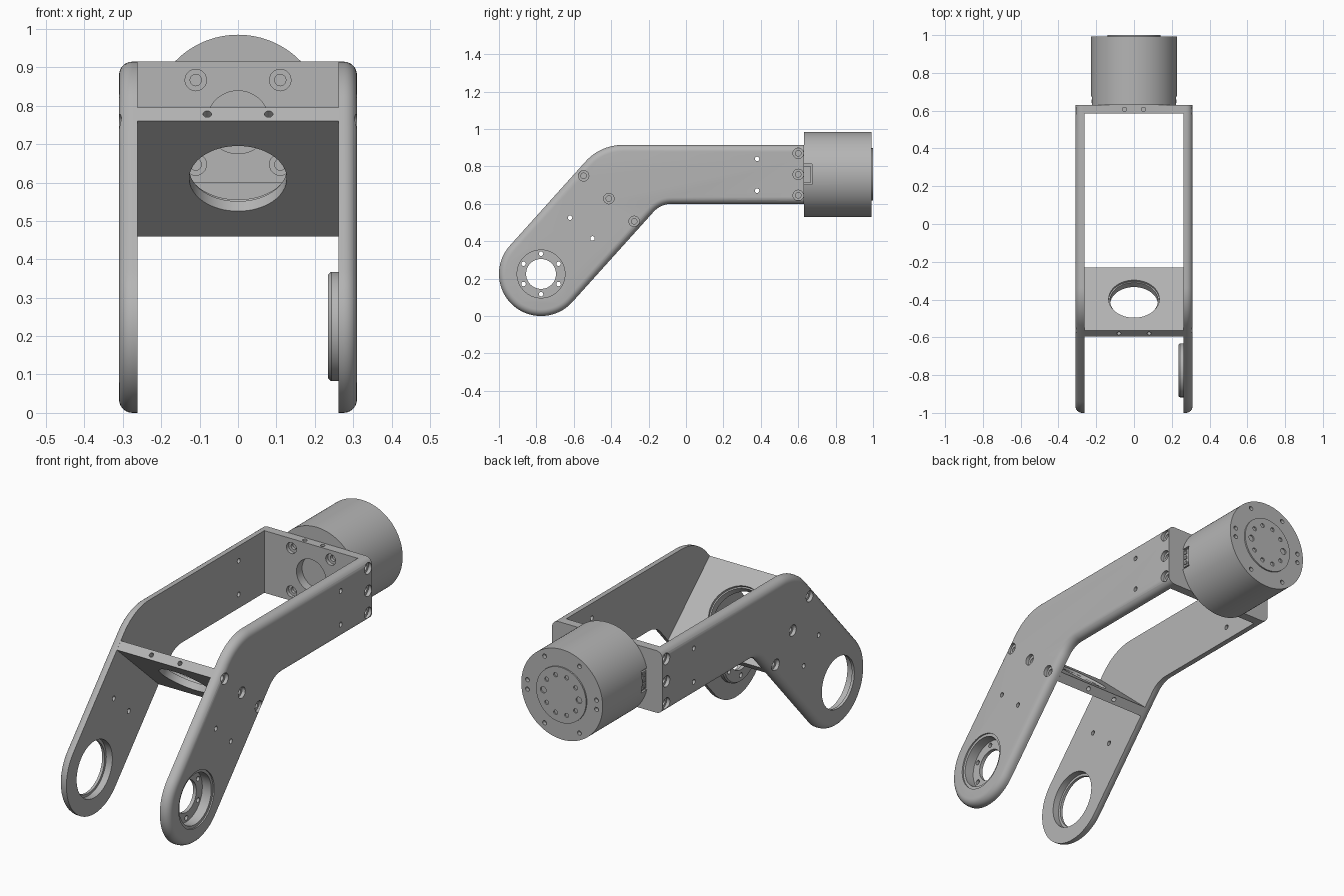
import bpy, bmesh
from math import sin, cos, radians, pi
from mathutils import Vector, Matrix

if "Cube" in bpy.data.objects:
    bpy.data.objects.remove(bpy.data.objects["Cube"])

grey = bpy.data.materials.new("machined grey")
grey.use_nodes = True
grey.diffuse_color = (0.46, 0.46, 0.46, 1)
grey.node_tree.nodes["Principled BSDF"].inputs["Base Color"].default_value = grey.diffuse_color

X, Y = Vector((1, 0, 0)), Vector((0, 1, 0))
TILT = radians(48)
ALONG = Vector((0, cos(TILT), sin(TILT)))      # direction of the sloping arm
ACROSS = Vector((0, sin(TILT), -cos(TILT)))    # across the sloping arm
PIVOT = Vector((0, -0.775, 0.225))
BRACE = PIVOT + ALONG * 0.542
MOTOR_Z = 0.757
INNER, OUTER = 0.262, 0.31                     # side plate faces
BACK = 0.63                                    # rear face of the bracket


def make(name, bm):
    bmesh.ops.recalc_face_normals(bm, faces=bm.faces)
    mesh = bpy.data.meshes.new(name)
    bm.to_mesh(mesh)
    bm.free()
    mesh.materials.append(grey)
    obj = bpy.data.objects.new(name, mesh)
    bpy.context.collection.objects.link(obj)
    return obj


def cylinder(name, start, axis, length, r, r2=None, seg=64):
    bm = bmesh.new()
    turn = axis.to_track_quat('Z', 'Y').to_matrix().to_4x4()
    place = Matrix.Translation(Vector(start) + axis * length / 2) @ turn
    bmesh.ops.create_cone(bm, cap_ends=True, segments=seg, radius1=r,
                          radius2=r if r2 is None else r2, depth=length, matrix=place)
    return make(name, bm)


def box(name, centre, size, turn=Matrix()):
    bm = bmesh.new()
    place = Matrix.Translation(centre) @ turn @ Matrix.Diagonal((*size, 1))
    bmesh.ops.create_cube(bm, size=1, matrix=place)
    return make(name, bm)


def cut(obj, tool):
    mod = obj.modifiers.new("cut", 'BOOLEAN')
    mod.operation, mod.solver, mod.object = 'DIFFERENCE', 'EXACT', tool
    graph = bpy.context.evaluated_depsgraph_get()
    obj.data = bpy.data.meshes.new_from_object(obj.evaluated_get(graph))
    obj.modifiers.clear()
    bpy.data.objects.remove(tool)


def hole(obj, at, axis, depth, r, seg=20):
    """Hole from a surface point, going inward along the axis."""
    cut(obj, cylinder("cutter", Vector(at) - axis * 0.01, axis, depth + 0.01, r, seg=seg))


def screw_hole(obj, at, axis):
    hole(obj, at, axis, 0.018, 0.028, 24)
    hole(obj, at, axis, 0.034, 0.015, 16)


def arc(y, z, r, a, b, n):
    steps = [radians(a + (b - a) * i / n) for i in range(n + 1)]
    return [(y + r * cos(t), z + r * sin(t)) for t in steps]


# Bent outline shared by both side plates
outline = (arc(PIVOT.y, PIVOT.z, 0.225, 138, 318, 40) + arc(-0.077, 0.47, 0.13, 138, 90, 10)
           + [(BACK, 0.6), (BACK, 0.915)] + arc(-0.337, 0.645, 0.27, 90, 138, 12))


def side_plate(name, side):
    bm = bmesh.new()
    face = bm.faces.new([bm.verts.new((side * INNER, y, z)) for y, z in outline])
    new = bmesh.ops.extrude_face_region(bm, geom=[face])["geom"]
    rim = [v for v in new if isinstance(v, bmesh.types.BMVert)]
    bmesh.ops.translate(bm, verts=rim, vec=X * side * (OUTER - INNER))
    bmesh.ops.recalc_face_normals(bm, faces=bm.faces)
    # Round the outer rim, leaving the rear end square
    edges = [e for e in bm.edges if all(abs(v.co.x) > INNER + 0.01 for v in e.verts)
             and not all(v.co.y > BACK - 0.01 for v in e.verts)]
    bmesh.ops.bevel(bm, geom=edges, offset=0.035, segments=6, profile=0.5,
                    affect='EDGES', clamp_overlap=False)
    plate = make(name, bm)
    inward = X * -side
    for z in (0.645, MOTOR_Z, 0.87):
        screw_hole(plate, (side * OUTER, 0.6, z), inward)
    for k in (-1, 0, 1):
        screw_hole(plate, BRACE + ACROSS * 0.182 * k + X * side * OUTER, inward)
    small = [(-0.62, 0.525), (-0.5, 0.415), (0.38, 0.84), (0.38, 0.67)]
    for y, z in small:
        hole(plate, (side * OUTER, y, z), inward, 0.07, 0.012)
    return plate


parts = []

# Right plate: open stepped bearing bore
right_plate = side_plate("right_side_plate", -1)
hole(right_plate, PIVOT - X * OUTER, X, 0.07, 0.13, 64)
hole(right_plate, PIVOT - X * INNER, -X, 0.034, 0.143, 64)

# Left plate: bore holding a bearing cup with a bolted floor
left_plate = side_plate("left_side_plate", 1)
hole(left_plate, PIVOT + X * OUTER, -X, 0.07, 0.142, 64)
cup = cylinder("bearing_cup", PIVOT + X * 0.243, X, 0.06, 0.1425)
cup_edge = cylinder("bearing_cup_chamfer", PIVOT + X * 0.235, X, 0.008, 0.136, 0.1425)
hole(cup, PIVOT + X * 0.303, -X, 0.05, 0.128, 64)
for part in (cup, cup_edge):
    hole(part, PIVOT + X * 0.32, -X, 0.1, 0.08, 48)
    for i in range(6):
        a = radians(30 + 60 * i)
        hole(part, PIVOT + Vector((0.32, 0.108 * cos(a), 0.108 * sin(a))), -X, 0.1, 0.012)
parts += [right_plate, left_plate, cup, cup_edge]

# Rear plate carrying the motor
rear = box("rear_plate", (0, BACK - 0.0225, 0.7575), (2 * INNER, 0.045, 0.315))
hole(rear, (0, 0.585, MOTOR_Z), Y, 0.07, 0.082, 48)
for x in (-0.11, 0.11):
    for z in (MOTOR_Z - 0.11, MOTOR_Z + 0.11):
        screw_hole(rear, (x, 0.585, z), Y)
for x in (-0.05, 0.05):
    for z, way in ((0.915, -1), (0.6, 1)):
        hole(rear, (x, 0.607, z), Vector((0, 0, way)), 0.03, 0.011)
parts.append(rear)

# Tilted cross brace with a large round opening
brace = box("cross_brace", BRACE, (2 * INNER, 0.45, 0.047), Matrix.Rotation(TILT - pi / 2, 4, 'X'))
hole(brace, BRACE - ALONG * 0.0235, ALONG, 0.06, 0.127, 64)
hole(brace, BRACE + ALONG * 0.0235, -ALONG, 0.012, 0.134, 64)
for x in (-0.08, 0.08):
    for s in (-1, 1):
        hole(brace, BRACE + ACROSS * 0.225 * s + X * x, ACROSS * -s, 0.03, 0.011)
parts.append(brace)

# Motor housing with connector recesses and bolt holes
motor = cylinder("motor_housing", (0, BACK, MOTOR_Z), Y, 0.363, 0.228, seg=96)
for s in (-1, 1):
    cut(motor, box("cutter", (s * 0.235, 0.645, MOTOR_Z), (0.05, 0.06, 0.11)))
    parts.append(box("connector_body", (s * 0.212, 0.649, MOTOR_Z), (0.014, 0.034, 0.09)))
    for k in (-1, 0, 1):
        parts.append(box("connector_pin", (s * 0.22, 0.649, MOTOR_Z + 0.028 * k),
                         (0.008, 0.018, 0.016)))
for a in (-7, 7, 60, 120, 173, 187, 240, 300):
    t = radians(a)
    hole(motor, (0.195 * cos(t), 0.993, MOTOR_Z + 0.195 * sin(t)), -Y, 0.02, 0.011, 16)

# Output flange with alternating hole sizes
flange = cylinder("output_flange", (0, 0.98, MOTOR_Z), Y, 0.02, 0.14)
for i in range(10):
    t = 2 * pi * i / 10
    hole(flange, (0.1 * cos(t), 1.0, MOTOR_Z + 0.1 * sin(t)), -Y, 0.012,
         0.011 if i % 5 else 0.016, 16)
parts += [motor, flange]

# Smooth curved walls, keep machined edges crisp
for part in parts:
    bpy.ops.object.select_all(action='DESELECT')
    part.select_set(True)
    bpy.context.view_layer.objects.active = part
    bpy.ops.object.shade_smooth_by_angle(angle=radians(30))
